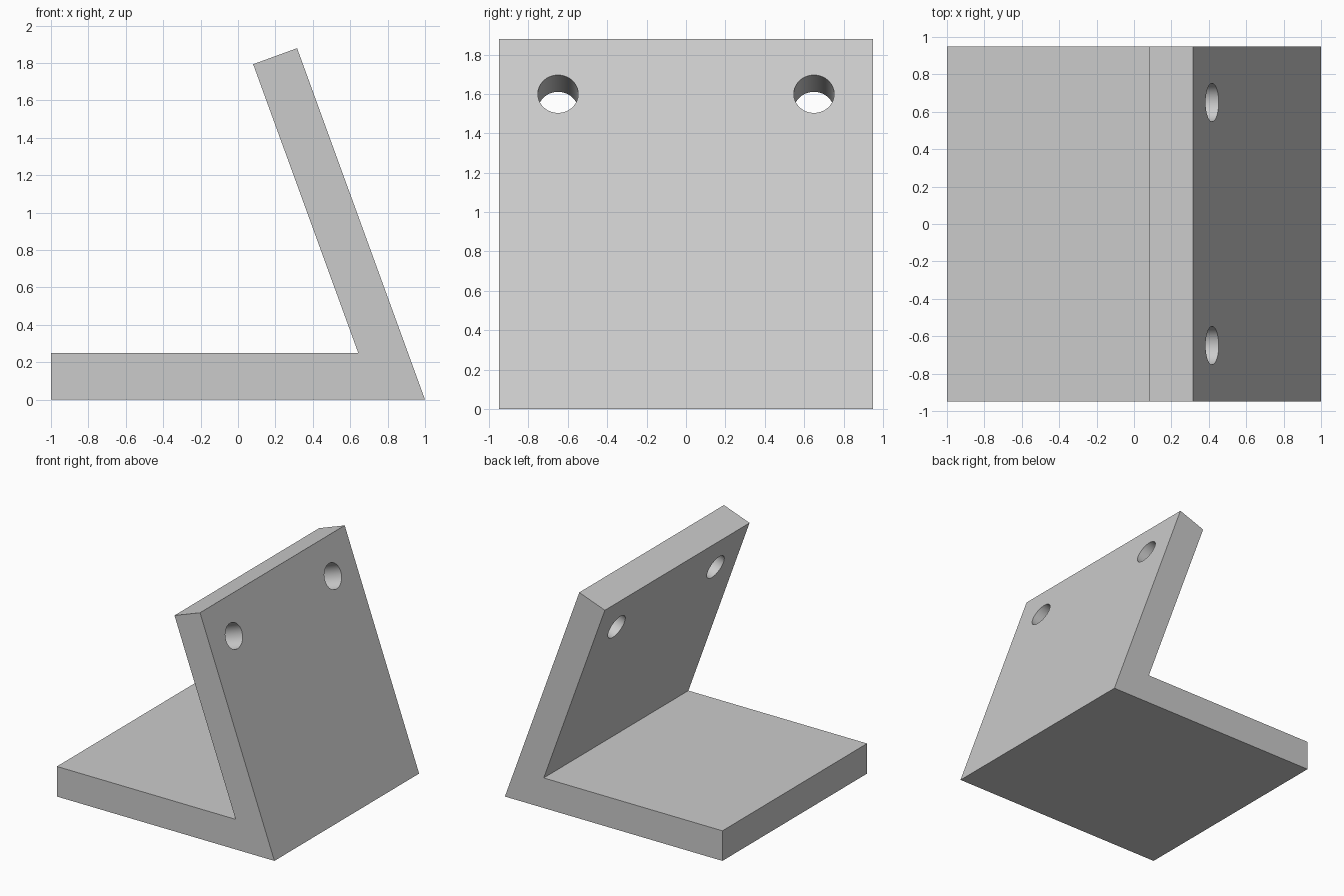
import bpy, bmesh
from math import sin, cos, tan, radians, pi
from mathutils import Vector

if "Cube" in bpy.data.objects:
    bpy.data.objects.remove(bpy.data.objects["Cube"])

LEAN = radians(20)      # lean of the upright plate from vertical
LENGTH = 2.0            # length of both plates
THICK = 0.25
HALF_WIDTH = 0.95
HOLE_RADIUS = 0.1025
HOLE_Y = 0.65
HOLE_Z = 1.6

grey = bpy.data.materials.new("light_grey")
grey.use_nodes = True
colour = (0.6, 0.6, 0.6, 1)
grey.diffuse_color = colour
grey.node_tree.nodes["Principled BSDF"].inputs["Base Color"].default_value = colour

# Angled bracket: bent profile extruded across its width
along = Vector((-sin(LEAN), cos(LEAN)))
inward = Vector((-cos(LEAN), -sin(LEAN)))
heel = Vector((1, 0))
tip = heel + along * LENGTH
inner_x = 1 - THICK * tan(LEAN) - THICK / cos(LEAN)
profile = [(-1, 0), heel, tip, tip + inward * THICK, (inner_x, THICK), (-1, THICK)]

bm = bmesh.new()
side = bm.faces.new([bm.verts.new((x, -HALF_WIDTH, z)) for x, z in profile])
new = bmesh.ops.extrude_face_region(bm, geom=[side])["geom"]
bmesh.ops.translate(bm, vec=(0, 2 * HALF_WIDTH, 0),
                    verts=[g for g in new if isinstance(g, bmesh.types.BMVert)])
bmesh.ops.recalc_face_normals(bm, faces=bm.faces)
mesh = bpy.data.meshes.new("angled_bracket")
bm.to_mesh(mesh)
bm.free()
mesh.materials.append(grey)
bracket = bpy.data.objects.new("angled_bracket", mesh)
bpy.context.collection.objects.link(bracket)

# Two mounting holes bored square through the leaning plate
for y in (-HOLE_Y, HOLE_Y):
    bpy.ops.mesh.primitive_cylinder_add(
        vertices=64, radius=HOLE_RADIUS, depth=4 * THICK,
        location=(1 - HOLE_Z * tan(LEAN), y, HOLE_Z),
        rotation=(0, pi / 2 - LEAN, 0))
    cutter = bpy.context.object
    cutter.name = "hole_cutter"
    cutter.hide_render = True
    cutter.data.materials.append(grey)
    bpy.context.view_layer.objects.active = bracket
    cut = bracket.modifiers.new("mounting_hole", "BOOLEAN")
    cut.operation = "DIFFERENCE"
    cut.solver = "EXACT"
    cut.object = cutter
    bpy.ops.object.modifier_apply(modifier=cut.name)
    bpy.data.objects.remove(cutter)

# Smooth bores, crisp plate edges
bpy.ops.object.select_all(action="DESELECT")
bracket.select_set(True)
bpy.context.view_layer.objects.active = bracket
bpy.ops.object.shade_smooth_by_angle(angle=radians(30))
